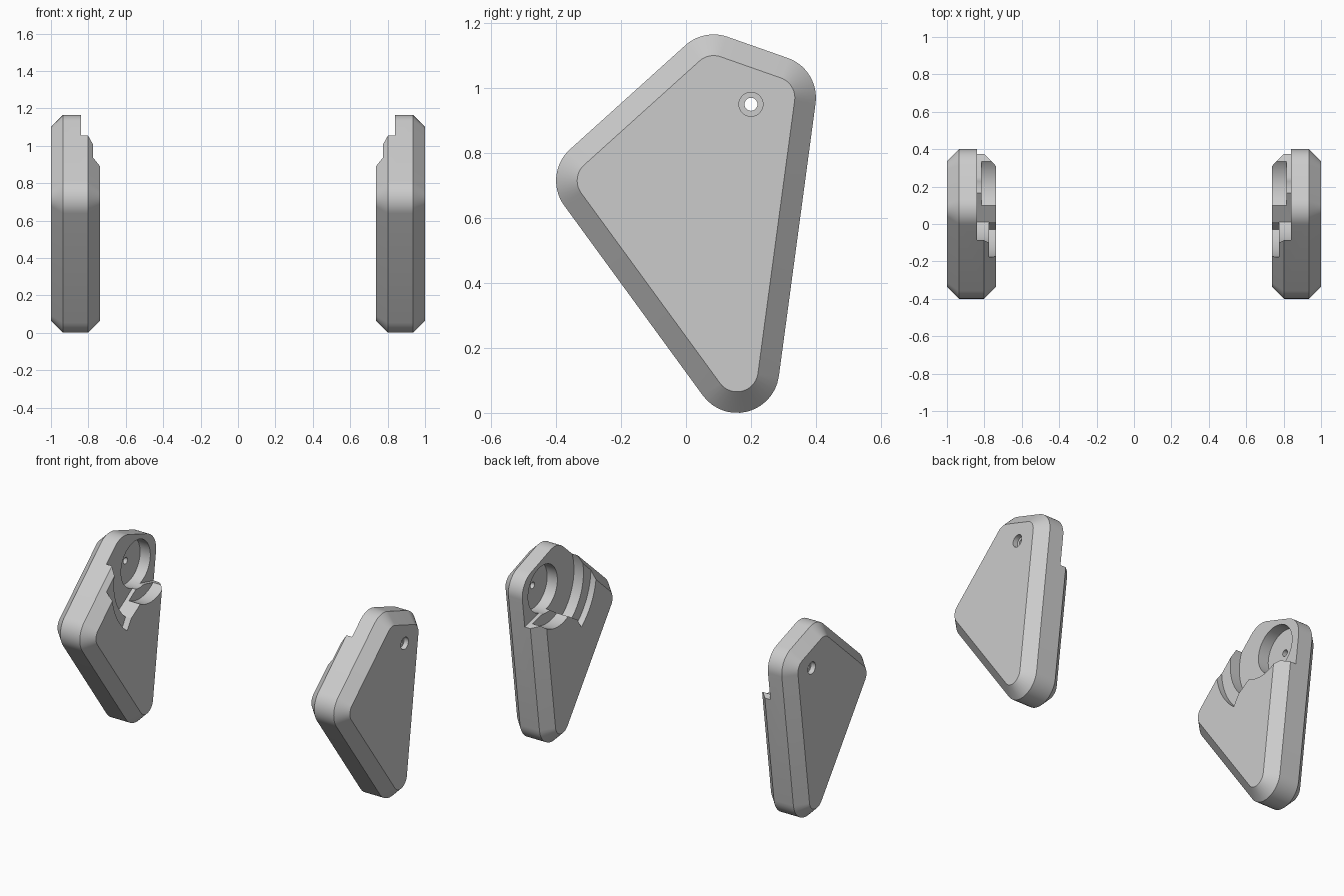
import bpy, bmesh
from math import sin, cos, radians, atan2, pi

if "Cube" in bpy.data.objects:
    bpy.data.objects.remove(bpy.data.objects["Cube"])

PIVOT = (0.2, 0.95)


def loft(name, rings):
    """Join equal-length (x, [(y, z), ...]) outlines into a closed solid."""
    bm = bmesh.new()
    loops = [[bm.verts.new((x, y, z)) for y, z in pts] for x, pts in rings]
    n = len(loops[0])
    for a, b in zip(loops, loops[1:]):
        for i in range(n):
            j = (i + 1) % n
            bm.faces.new((a[i], a[j], b[j], b[i]))
    bm.faces.new(loops[0][::-1])
    bm.faces.new(loops[-1])
    bmesh.ops.recalc_face_normals(bm, faces=bm.faces)
    mesh = bpy.data.meshes.new(name)
    bm.to_mesh(mesh)
    bm.free()
    obj = bpy.data.objects.new(name, mesh)
    bpy.context.collection.objects.link(obj)
    return obj


def arc(center, r, a0, a1, n):
    return [(center[0] + r * cos(radians(a0 + (a1 - a0) * i / n)),
             center[1] + r * sin(radians(a0 + (a1 - a0) * i / n))) for i in range(n + 1)]


def disc(r, n=64):
    return arc(PIVOT, r, 0, 360, n)[:-1]


def outline(r):
    """Rounded four-cornered plate outline, counter-clockwise."""
    c = [(0.157, 0.13), (0.27, 0.97), (0.085, 1.035), (-0.27, 0.715)]
    pts = []
    for i in range(4):
        p, q, s = c[i - 1], c[i], c[(i + 1) % 4]
        a0 = atan2(q[1] - p[1], q[0] - p[0]) - pi / 2
        a1 = atan2(s[1] - q[1], s[0] - q[0]) - pi / 2
        turn = (a1 - a0) % (2 * pi)
        pts += arc(q, r, a0 * 180 / pi, (a0 + turn) * 180 / pi, 14)
    return pts


def cut(target, x0, x1, pts):
    cutter = loft("cutter", [(x0, pts), (x1, pts)])
    cutter.hide_render = True
    mod = target.modifiers.new("cut", 'BOOLEAN')
    mod.operation = 'DIFFERENCE'
    mod.solver = 'EXACT'
    mod.object = cutter
    bpy.ops.object.modifier_apply(modifier=mod.name)
    bpy.data.objects.remove(cutter)


# Chamfered side plate
plate = loft("side_plates", [(0.737, outline(0.065)), (0.802, outline(0.13)),
                             (0.935, outline(0.13)), (1.0, outline(0.065))])
bpy.context.view_layer.objects.active = plate
plate.select_set(True)

# Stepped swing recess around the pivot
cut(plate, 0.6, 0.775, arc(PIVOT, 0.378, -35, 232.5, 80) + [(0.01, 0.712), PIVOT])
cut(plate, 0.6, 0.84, arc(PIVOT, 0.305, -38, 231.4, 80)
    + [(0.105, 0.77), (0.17, 0.813), (0.25, 0.811)])
cut(plate, 0.6, 0.815, disc(0.21))
# Hub pocket, pivot hole and outer counterbore
cut(plate, 0.6, 0.91, disc(0.143))
cut(plate, 0.6, 1.1, disc(0.02, 32))
cut(plate, 0.97, 1.1, disc(0.037, 32))

# Opposite plate
mirror = plate.modifiers.new("mirror", 'MIRROR')
mirror.use_axis[0] = True
bpy.ops.object.modifier_apply(modifier=mirror.name)
bpy.ops.object.shade_smooth_by_angle(angle=radians(25))
